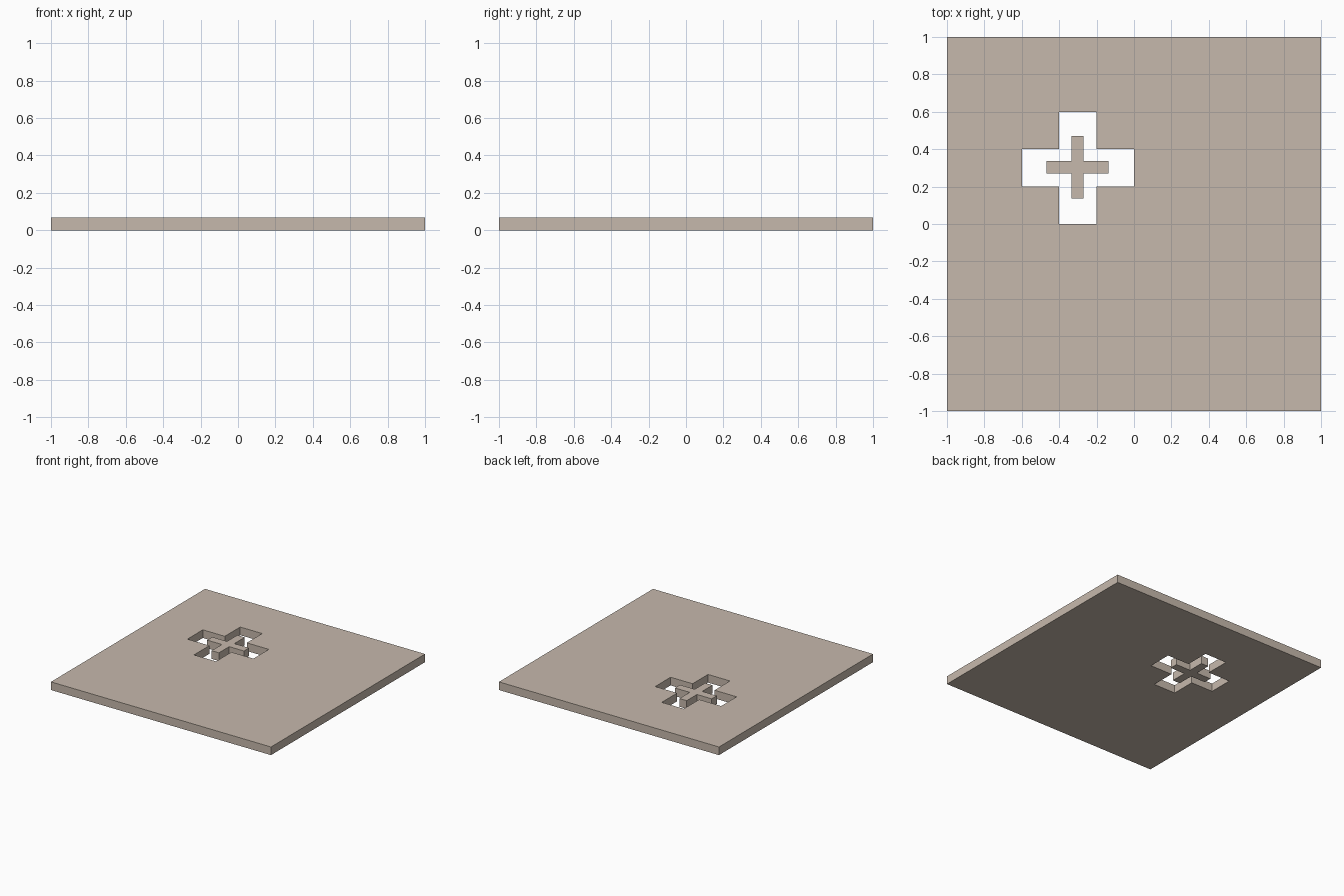
import bpy

if "Cube" in bpy.data.objects:
    bpy.data.objects.remove(bpy.data.objects["Cube"])

THICK = 0.067


def square(half):
    return [(-half, -half), (half, -half), (half, half), (-half, half)]


def cross(cx, cy, arm, width):
    """Plus-shaped outline: arm = half span, width = half bar width."""
    quarter = [(arm, -width), (arm, width), (width, width)]
    pts = []
    for _ in range(4):
        pts += [(cx + x, cy + y) for x, y in quarter]
        quarter = [(-y, x) for x, y in quarter]
    return pts


def slab(name, outlines, mat):
    """Extrude nested 2D outlines into a flat solid standing on z = 0."""
    curve = bpy.data.curves.new(name, 'CURVE')
    curve.dimensions = '2D'
    curve.fill_mode = 'BOTH'
    curve.extrude = THICK / 2
    for pts in outlines:
        spline = curve.splines.new('POLY')
        spline.points.add(len(pts) - 1)
        for point, (x, y) in zip(spline.points, pts):
            point.co = (x, y, THICK / 2, 1)
        spline.use_cyclic_u = True
    curve.materials.append(mat)
    obj = bpy.data.objects.new(name, curve)
    obj.location.z = THICK / 2
    bpy.context.collection.objects.link(obj)
    bpy.ops.object.select_all(action='DESELECT')
    obj.select_set(True)
    bpy.context.view_layer.objects.active = obj
    bpy.ops.object.convert(target='MESH')
    obj = bpy.context.object
    obj.name = name
    # Rest the solid exactly on the ground
    low = min(v.co.z for v in obj.data.vertices)
    obj.location.z = -low
    bpy.ops.object.shade_flat()
    return obj


tan = bpy.data.materials.new("warm_tan")
tan.diffuse_color = (0.565, 0.484, 0.413, 1)
tan.use_nodes = True
tan.node_tree.nodes["Principled BSDF"].inputs["Base Color"].default_value = tan.diffuse_color

# Square plate with a cross-shaped opening
slab("plate", [square(1.0), cross(-0.3, 0.3, 0.3, 0.1)], tan)
# Small loose cross inside the opening
slab("inner_cross", [cross(-0.302, 0.303, 0.1667, 0.0333)], tan)
